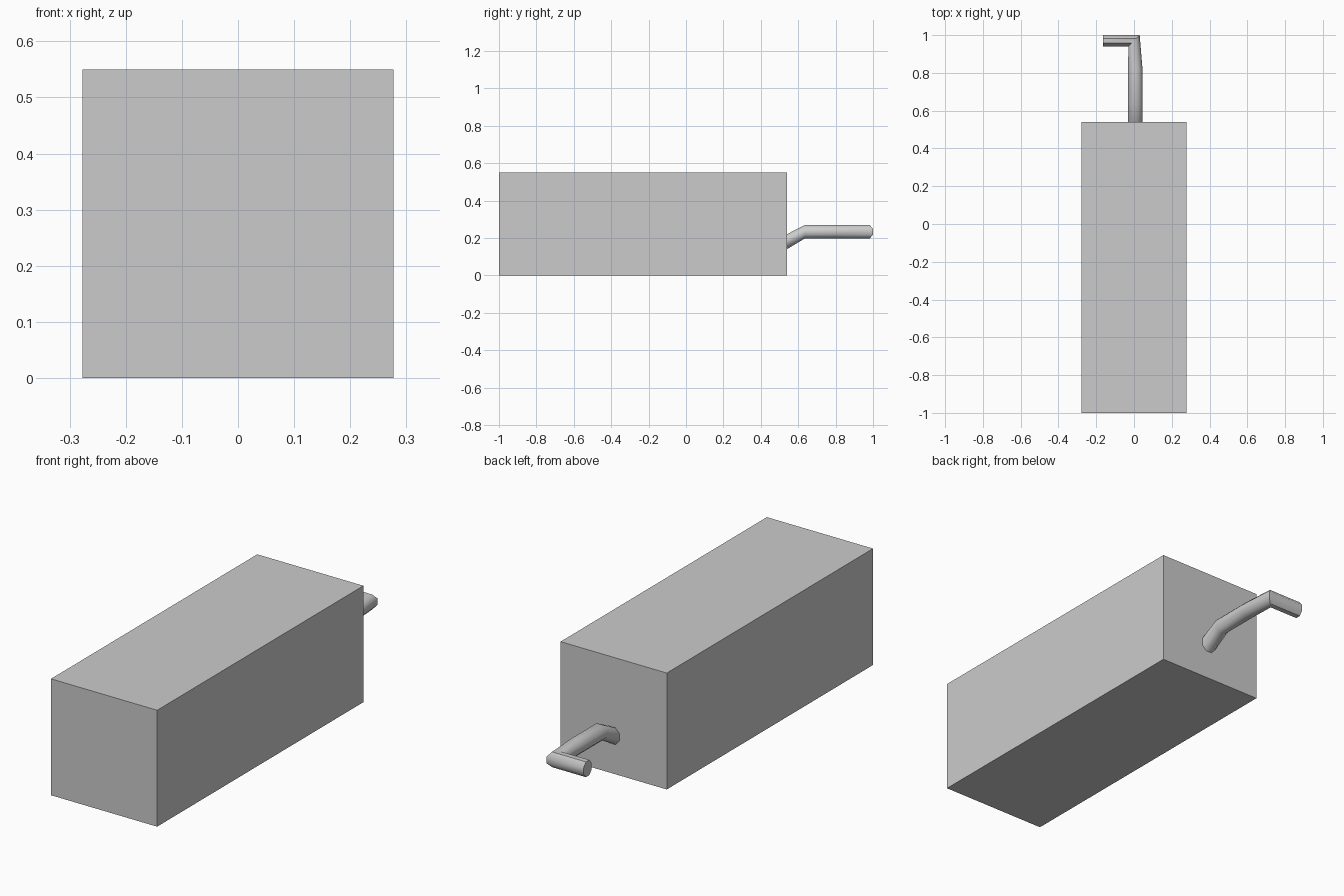
import bpy, bmesh, math
from mathutils import Vector

if "Cube" in bpy.data.objects:
    bpy.data.objects.remove(bpy.data.objects["Cube"])


def finish(name, bm, smooth=False):
    bmesh.ops.recalc_face_normals(bm, faces=bm.faces)
    mesh = bpy.data.meshes.new(name)
    bm.to_mesh(mesh)
    bm.free()
    obj = bpy.data.objects.new(name, mesh)
    bpy.context.collection.objects.link(obj)
    if smooth:
        bpy.context.view_layer.objects.active = obj
        obj.select_set(True)
        bpy.ops.object.shade_smooth_by_angle(angle=math.radians(50))
        obj.select_set(False)
    return obj


# Box body
bm = bmesh.new()
bmesh.ops.create_cube(bm, size=1)
for v in bm.verts:
    v.co = Vector((v.co.x * 0.555, v.co.y * 1.54 - 0.23, v.co.z * 0.55 + 0.275))
finish("body_box", bm)

# Crank handle: octagonal rings (centre, sideways half-width vector, half-height)
SIDES = 8
rings = [
    ((0.007, 0.54, 0.180), (0.038, 0, 0), 0.040),
    ((0.007, 0.635, 0.233), (0.038, 0, 0), 0.036),
    ((0.007, 0.82, 0.233), (0.038, 0, 0), 0.036),
    ((0.0, 0.97, 0.233), (0.03, 0.03, 0), 0.036),
    ((-0.165, 0.97, 0.233), (0, 0.03, 0), 0.036),
]
bm = bmesh.new()
loops = []
for centre, side, height in rings:
    loop = []
    for i in range(SIDES):
        a = 2 * math.pi * (i + 0.5) / SIDES
        k = 1 / math.cos(math.pi / SIDES)
        p = Vector(centre) + Vector(side) * math.cos(a) * k
        p.z += height * math.sin(a) * k
        loop.append(bm.verts.new(p))
    loops.append(loop)
for a, b in zip(loops, loops[1:]):
    for i in range(SIDES):
        j = (i + 1) % SIDES
        bm.faces.new((a[i], a[j], b[j], b[i]))
bm.faces.new(loops[0])
bm.faces.new(loops[-1])
finish("crank_handle", bm, smooth=True)
